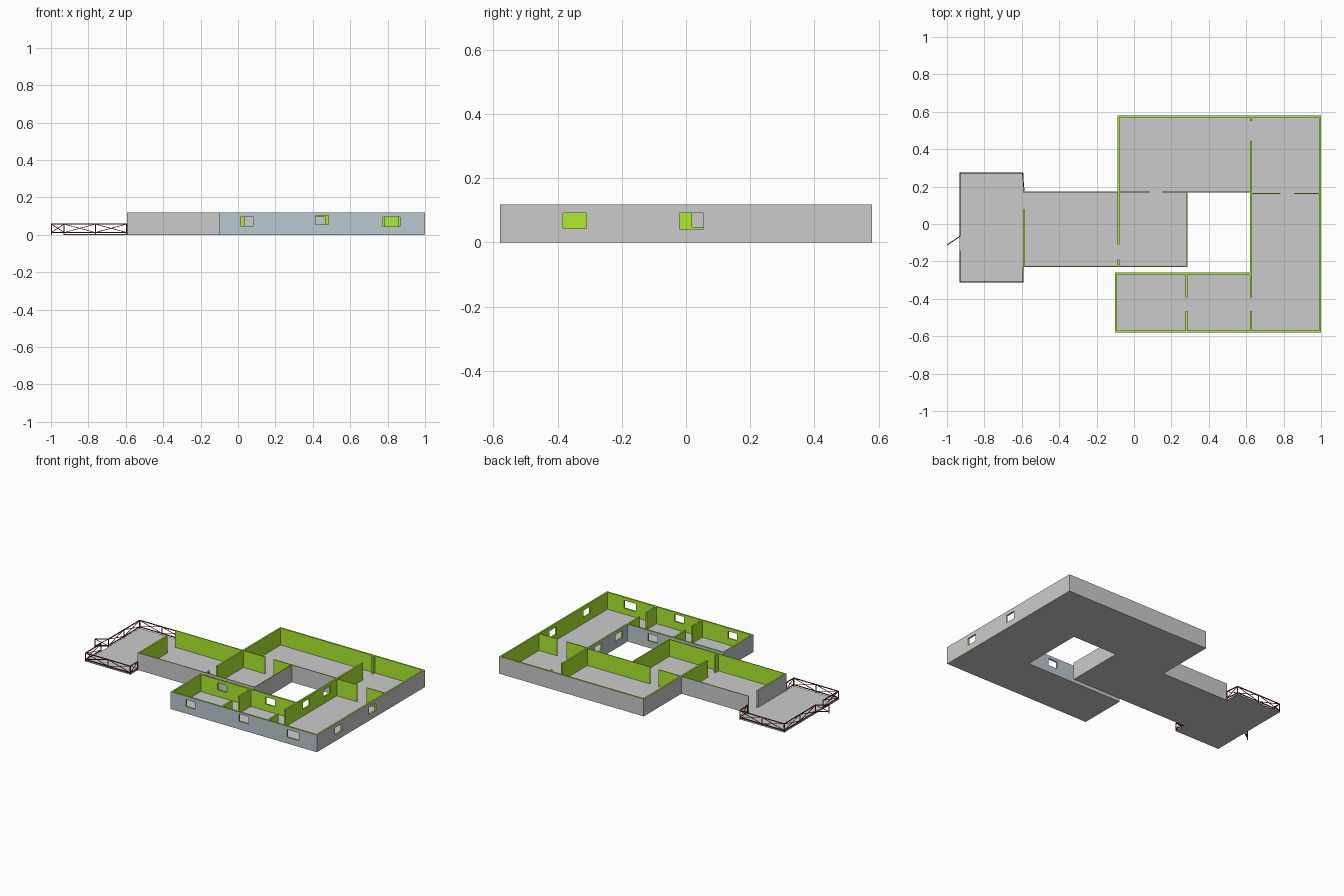
import bpy, bmesh
from mathutils import Vector

if "Cube" in bpy.data.objects:
    bpy.data.objects.remove(bpy.data.objects["Cube"])

H = 0.118          # wall height
T, THIN = 0.011, 0.006


def material(name, rgb):
    m = bpy.data.materials.new(name)
    m.diffuse_color = (*rgb, 1)
    m.use_nodes = True
    m.node_tree.nodes["Principled BSDF"].inputs["Base Color"].default_value = m.diffuse_color
    return m


GREEN = material("green_paint", (0.42, 0.84, 0.03))
GREY = material("grey_plaster", (0.6, 0.6, 0.6))
SLATE = material("slate_plaster", (0.5, 0.58, 0.63))
RED = material("dark_red_metal", (0.2, 0.015, 0.015))


def finish(name, bm, mats):
    me = bpy.data.meshes.new(name)
    bmesh.ops.recalc_face_normals(bm, faces=bm.faces)
    bm.to_mesh(me)
    bm.free()
    for m in mats:
        me.materials.append(m)
    ob = bpy.data.objects.new(name, me)
    bpy.context.collection.objects.link(ob)
    return ob


def wall(name, axis, a, b, lo, thick=T, holes=(), side=0, skin=GREY):
    """Wall along axis from a to b, filling lo..lo+thick across.
    holes are (u0, u1, z0, z1); side is the sign of the outdoor face."""
    z_lo = 0.0005
    us = sorted({a, b, *[u for h in holes for u in h[:2]]})
    zs = sorted({z_lo, H, *[z for h in holes for z in h[2:] if z_lo < z < H]})
    bm = bmesh.new()

    def vert(u, z):
        return bm.verts.new((u, lo, z) if axis == "x" else (lo, u, z))

    for u0, u1 in zip(us, us[1:]):
        for z0, z1 in zip(zs, zs[1:]):
            cu, cz = (u0 + u1) / 2, (z0 + z1) / 2
            if not any(h[0] < cu < h[1] and h[2] < cz < h[3] for h in holes):
                bm.faces.new([vert(u0, z0), vert(u1, z0), vert(u1, z1), vert(u0, z1)])
    bmesh.ops.remove_doubles(bm, verts=bm.verts, dist=1e-5)
    ext = bmesh.ops.extrude_face_region(bm, geom=bm.faces[:], use_keep_orig=True)
    across = Vector((0, thick, 0)) if axis == "x" else Vector((thick, 0, 0))
    moved = [g for g in ext["geom"] if isinstance(g, bmesh.types.BMVert)]
    bmesh.ops.translate(bm, verts=moved, vec=across)
    bmesh.ops.recalc_face_normals(bm, faces=bm.faces)
    # outdoor face and outdoor corner ends get the plaster colour
    k = 1 if axis == "x" else 0
    for f in bm.faces:
        c = f.calc_center_median()
        end = min(abs(c[1 - k] - a), abs(c[1 - k] - b)) < 1e-4
        if side and (f.normal[k] * side > 0.9 or (end and abs(f.normal[1 - k]) > 0.9)):
            f.material_index = 1
    return finish(name, bm, [GREEN, skin])


def door(u0, u1):
    return (u0, u1, 0, 1)


def window(u0, u1, z0=0.048, z1=0.096):
    return (u0, u1, z0, z1)


# One floor slab covering deck, hall, and the rooms wrapped round the courtyard
outline = [(-.932, -.312), (-.592, -.312), (-.592, -.228), (.285, -.228), (.285, .172),
           (.623, .172), (.623, -.26), (-.1, -.26), (-.1, -.579), (.998, -.579),
           (.998, .579), (-.086, .579), (-.086, .172), (-.592, .172), (-.592, .274), (-.932, .274)]
bm = bmesh.new()
face = bm.faces.new([bm.verts.new((x, y, 0)) for x, y in outline])
top = bmesh.ops.extrude_face_region(bm, geom=[face], use_keep_orig=True)
bmesh.ops.translate(bm, vec=(0, 0, 0.003),
                    verts=[g for g in top["geom"] if isinstance(g, bmesh.types.BMVert)])
finish("floor", bm, [])

# Outer shell
wall("south_wall", "x", -.102, 1, -.58, side=-1, skin=SLATE,
     holes=[window(.013, .083), window(.415, .484, .055, .104), window(.775, .865, .043, .096)])
wall("east_wall", "y", -.58 + T, .58 - T, 1 - T, side=1,
     holes=[window(-.383, -.31, .044, .092), window(-.02, .054, .042, .092)])
wall("north_wall", "x", -.088, 1, .58 - T, side=1)
wall("north_room_west_wall", "y", .175, .58 - T, -.088, side=-1)
wall("south_room_west_wall", "y", -.58 + T, -.258 - T, -.102, side=-1, skin=SLATE)
wall("south_room_north_wall", "x", -.102, .62, -.258 - T, side=1, skin=SLATE,
     holes=[window(.035, .105), window(.395, .465)])
wall("courtyard_east_wall", "y", -.258, .169, .62, side=-1, skin=SLATE,
     holes=[window(-.205, -.13), window(.019, .092)])
wall("courtyard_north_wall", "x", .287, .62, .169, THIN, side=-1)
wall("courtyard_west_wall", "y", -.224, .169, .287 - THIN, THIN, side=1)

# Hall
wall("hall_south_wall", "x", -.594, .287, -.23, THIN, side=-1)
wall("hall_north_wall", "x", -.594, -.088, .169, THIN, side=1)
wall("hall_west_wall", "y", -.224, .077, -.594, side=-1)
wall("hall_divider", "y", -.224, .169, -.088, holes=[door(-.19, -.11)])
wall("hall_to_north_room_wall", "x", -.088, .287, .169, THIN, holes=[door(.085, .15)])

# Room dividers
wall("east_room_divider_north", "y", .169, .58 - T, .62, holes=[door(.445, .55)])
wall("east_room_divider_south", "y", -.58 + T, -.258, .62, holes=[door(-.465, -.392)])
wall("east_room_cross_wall", "x", .62 + T, 1 - T, .161, THIN, holes=[door(.782, .855)])
wall("south_room_divider", "y", -.58 + T, -.258 - T, .275, holes=[door(-.465, -.392)])


def bar(bm, p, q, w=0.005):
    """Square bar between two points."""
    p, q = Vector(p), Vector(q)
    d = q - p
    made = bmesh.ops.create_cube(bm, size=1)["verts"]
    rot = d.to_track_quat("Z", "Y")
    for v in made:
        v.co = (p + q) / 2 + rot @ Vector((v.co.x * w, v.co.y * w, v.co.z * d.length))


def railing(name, path):
    """Posts, two rails and crossed braces along a path."""
    lo, hi = 0.012, 0.057
    bm = bmesh.new()
    for (x0, y0), (x1, y1) in zip(path, path[1:]):
        p, q = Vector((x0, y0, 0)), Vector((x1, y1, 0))
        n = max(1, round((q - p).length / 0.165))
        zl, zh = Vector((0, 0, lo)), Vector((0, 0, hi))
        bar(bm, p + zl, q + zl)
        bar(bm, p + zh, q + zh)
        for i in range(n):
            s, e = p.lerp(q, i / n), p.lerp(q, (i + 1) / n)
            bar(bm, s + zl, e + zh, 0.003)
            bar(bm, s + zh, e + zl, 0.003)
            bar(bm, s, s + zh)
        bar(bm, q, q + zh)
    finish(name, bm, [RED])


# Deck railing in two runs, with an open gate between them
railing("deck_railing_north", [(-.588, .18), (-.596, .272), (-.93, .272), (-.93, -.065)])
railing("deck_railing_south", [(-.93, -.145), (-.93, -.31), (-.594, -.31), (-.594, -.232)])
railing("deck_gate", [(-.93, -.065), (-.998, -.112)])
